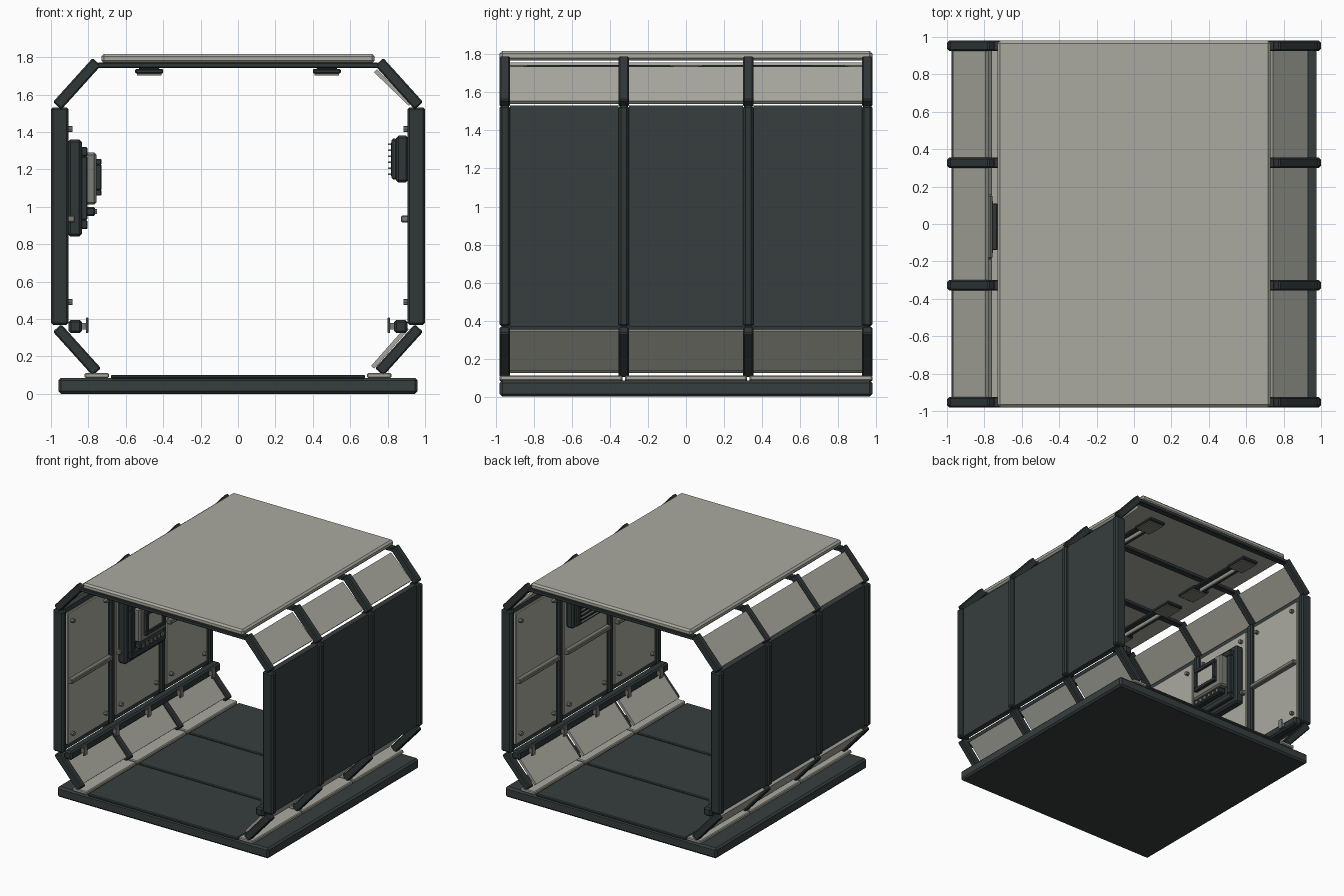
import bpy, math
from mathutils import Matrix, Vector

cube = bpy.data.objects.get("Cube")
if cube:
    bpy.data.objects.remove(cube, do_unlink=True)


def material(name, r, g, b):
    m = bpy.data.materials.new(name)
    m.use_nodes = True
    m.diffuse_color = (r, g, b, 1)
    m.node_tree.nodes["Principled BSDF"].inputs["Base Color"].default_value = (r, g, b, 1)
    return m


DARK = material("dark slate panel", 0.038, 0.048, 0.048)
RIB = material("deep slate frame", 0.029, 0.038, 0.039)
LIGHT = material("warm light grey", 0.40, 0.40, 0.35)
GREY = material("mid grey trim", 0.20, 0.20, 0.18)
BLACK = material("black screen", 0.012, 0.016, 0.017)


def finish(obj, name, mat, bevel):
    obj.name = name
    obj.data.materials.append(mat)
    if bevel:
        mod = obj.modifiers.new("edge", 'BEVEL')
        mod.width = bevel
        mod.segments = 1
    return obj


def box(name, mat, x, y, z, bevel=0.0):
    """Box from (min, max) ranges on each axis."""
    bpy.ops.mesh.primitive_cube_add(size=1)
    o = bpy.context.object
    size = [r[1] - r[0] for r in (x, y, z)]
    mid = Vector([(r[0] + r[1]) / 2 for r in (x, y, z)])
    o.data.transform(Matrix.Diagonal((*size, 1)))
    o.location = mid
    return finish(o, name, mat, bevel)


def slanted(name, mat, a, b, thick, y, bevel=0.0):
    """Slab running from point a to point b in the xz plane."""
    dx, dz = b[0] - a[0], b[1] - a[1]
    half = math.hypot(dx, dz) / 2
    o = box(name, mat, (-half, half), y, (-thick / 2, thick / 2), bevel)
    o.location = ((a[0] + b[0]) / 2, (y[0] + y[1]) / 2, (a[1] + b[1]) / 2)
    o.rotation_euler.y = -math.atan2(dz, dx)
    return o


def side_box(name, mat, s, x, y, z, bevel=0.0):
    """Box whose x range is measured outward on side s."""
    return box(name, mat, sorted((s * x[0], s * x[1])), y, z, bevel)


def cylinder(name, mat, radius, depth, loc, axis, sides=12):
    bpy.ops.mesh.primitive_cylinder_add(vertices=sides, radius=radius, depth=depth, location=loc)
    o = bpy.context.object
    if axis == 'X':
        o.rotation_euler.y = math.pi / 2
    elif axis == 'Y':
        o.rotation_euler.x = math.pi / 2
    finish(o, name, mat, 0)
    bpy.ops.object.shade_smooth_by_angle()
    return o


RIBS = [(-0.98, -0.925), (-0.355, -0.30), (0.30, 0.355), (0.925, 0.98)]
BAYS = [(-0.925, -0.355), (-0.30, 0.30), (0.355, 0.925)]
THIRDS = [(-0.98, -0.335), (-0.32, 0.32), (0.335, 0.98)]

# Floor slab and roof
box("floor_slab", DARK, (-0.96, 0.96), (-0.98, 0.98), (0, 0.085), 0.014)
box("roof_plate", LIGHT, (-0.73, 0.73), (-0.98, 0.98), (1.768, 1.818), 0.014)
for y in THIRDS:
    box("floor_panel", DARK, (-0.68, 0.68), y, (0.08, 0.102), 0.006)
for y in RIBS:
    box("roof_rib", RIB, (-0.75, 0.75), y, (1.742, 1.772), 0.005)

# Side frames and panels
for s in (-1, 1):
    for y in RIBS:
        side_box("wall_rib", RIB, s, (0.905, 1.0), y, (0.368, 1.532), 0.012)
        slanted("upper_rib", RIB, (s * 0.967, 1.54), (s * 0.755, 1.775), 0.06, y, 0.008)
        slanted("lower_rib", RIB, (s * 0.967, 0.352), (s * 0.755, 0.117), 0.06, y, 0.008)
    for y in THIRDS:
        side_box("floor_edge_strip", LIGHT, s, (0.69, 0.82), y, (0.085, 0.112), 0.006)
    for y in BAYS:
        side_box("outer_wall_panel", DARK, s, (0.93, 0.975), y, (0.37, 1.53))
        inner = (y[0] + 0.02, y[1] - 0.02)
        side_box("inner_wall_panel", LIGHT, s, (0.912, 0.932), inner, (0.41, 1.49), 0.005)
        side_box("wall_trim_bar", GREY, s, (0.872, 0.915), inner, (0.917, 0.953), 0.006)
        for by in (y[0] + 0.07, y[1] - 0.07):
            for bz in (0.49, 1.415):
                cylinder("panel_bolt", GREY, 0.016, 0.028, (s * 0.9, by, bz), 'X', 8)
        # Sloped panels sit deeper on the left side
        if s > 0:
            slanted("upper_slope_panel", LIGHT, (0.922, 1.547), (0.735, 1.727), 0.022, y)
            slanted("lower_slope_panel", LIGHT, (0.905, 0.352), (0.72, 0.142), 0.022, y)
        else:
            slanted("upper_slope_panel", LIGHT, (-0.96, 1.555), (-0.785, 1.75), 0.022, y)
            slanted("lower_slope_panel", LIGHT, (-0.955, 0.34), (-0.77, 0.133), 0.022, y)

    # Handrail with clamps
    side_box("wall_rail", RIB, s, (0.835, 0.905), (-0.97, 0.97), (0.325, 0.395), 0.012)
    for i in range(-2, 3):
        y = i * 0.415
        side_box("rail_clamp_neck", GREY, s, (0.81, 0.84), (y - 0.015, y + 0.015), (0.345, 0.38))
        side_box("rail_clamp", GREY, s, (0.80, 0.814), (y - 0.022, y + 0.022), (0.325, 0.408), 0.004)

    # Ceiling lamps
    for c in (-0.46, 0.46):
        side_box("lamp_base", RIB, s, (0.42, 0.53), (c - 0.38, c + 0.38), (1.722, 1.745), 0.006)
        for e in (-0.3, 0.3):
            side_box("lamp_end", RIB, s, (0.4, 0.55), (c + e - 0.1, c + e + 0.1), (1.712, 1.738), 0.006)
            side_box("lamp_end_cover", GREY, s, (0.41, 0.54), (c + e - 0.08, c + e + 0.08), (1.703, 1.713))
        cylinder("lamp_tube", LIGHT, 0.016, 0.42, (s * 0.475, c, 1.717), 'Y')


def frame(name, mat, s, x, y, z, border, bevel):
    """Rectangular frame made of four bars."""
    side_box(name + "_bottom", mat, s, x, y, (z[0], z[0] + border), bevel)
    side_box(name + "_top", mat, s, x, y, (z[1] - border, z[1]), bevel)
    mid = (z[0] + border, z[1] - border)
    side_box(name + "_back_bar", mat, s, x, (y[0], y[0] + border), mid, bevel)
    side_box(name + "_front_bar", mat, s, x, (y[1] - border, y[1]), mid, bevel)


# Wall console on the right side
side_box("console_back", RIB, -1, (0.835, 0.91), (-0.265, 0.255), (0.84, 1.36), 0.014)
frame("console_frame", RIB, -1, (0.805, 0.84), (-0.23, 0.22), (0.88, 1.32), 0.05, 0.006)
side_box("console_body", GREY, -1, (0.757, 0.84), (-0.19, 0.16), (1.012, 1.29), 0.012)
frame("screen_frame", RIB, -1, (0.73, 0.76), (-0.14, 0.11), (1.06, 1.255), 0.03, 0.004)
side_box("screen", LIGHT, -1, (0.745, 0.758), (-0.11, 0.08), (1.09, 1.225))
side_box("key_shelf", RIB, -1, (0.765, 0.82), (-0.17, 0.14), (0.95, 1.0), 0.008)
for i in range(6):
    y = -0.14 + i * 0.05
    side_box("console_key", GREY, -1, (0.755, 0.768), (y - 0.014, y + 0.014), (0.962, 0.988))

# Ventilation unit on the left side
side_box("vent_body", RIB, 1, (0.845, 0.91), (-0.26, 0.26), (1.13, 1.38), 0.012)
side_box("vent_face", DARK, 1, (0.822, 0.85), (-0.235, 0.235), (1.145, 1.365), 0.008)
side_box("vent_opening", BLACK, 1, (0.817, 0.824), (-0.2, 0.2), (1.165, 1.345))
for i in range(6):
    z = 1.175 + i * 0.032
    side_box("vent_fin", GREY, 1, (0.802, 0.825), (-0.2, 0.2), (z - 0.004, z + 0.004))
